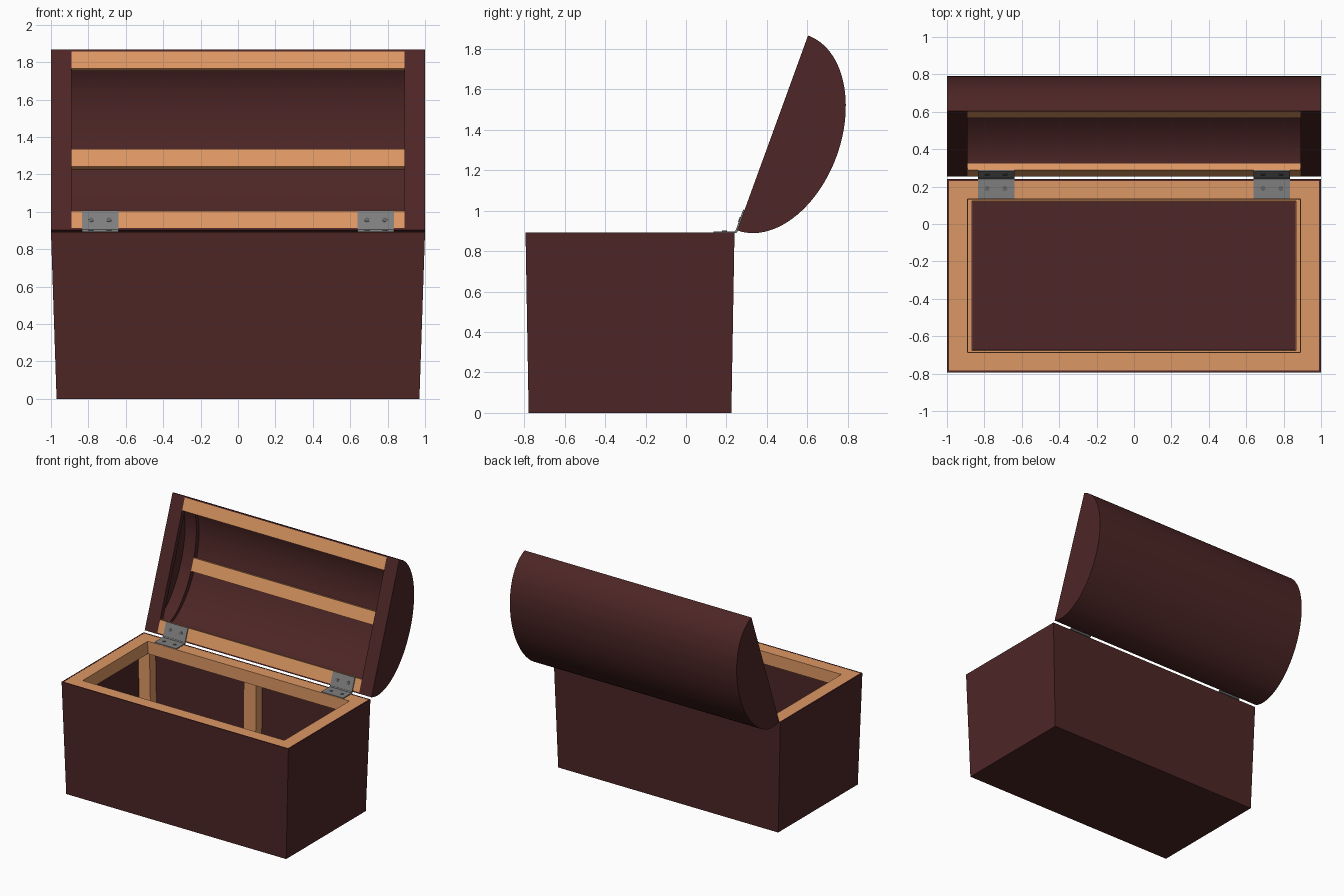
import bpy, bmesh, math
from mathutils import Vector

if "Cube" in bpy.data.objects:
    bpy.data.objects.remove(bpy.data.objects["Cube"])

def material(name, rgb):
    m = bpy.data.materials.new(name)
    m.diffuse_color = (*rgb, 1)
    m.use_nodes = True
    m.node_tree.nodes["Principled BSDF"].inputs["Base Color"].default_value = m.diffuse_color
    return m

DARK = material("dark_stained_wood", (0.075, 0.019, 0.019))
WOOD = material("light_wood", (0.72, 0.31, 0.125))
STEEL = material("grey_steel", (0.21, 0.21, 0.21))
SCREW = material("dark_steel", (0.13, 0.13, 0.13))

H = 0.892                 # height of the base
CY, HY = -0.277, 0.517    # centre and half depth of the base rim
ANG = math.radians(70)    # opening angle of the lid
A, B = 0.513, 0.337       # half width and rise of the lid arch
HINGE = Vector((0, 0.253, 0.903))
U = Vector((0, math.cos(ANG), math.sin(ANG)))    # along the lid opening
D = Vector((0, math.sin(ANG), -math.cos(ANG)))   # into the lid

def straight(p):
    return Vector(p)

def taper(p):
    x, y, z = p
    s = 0.97 + 0.03 * z / H
    return Vector((x * s, CY + (y - CY) * s, z))

def lid(p):
    return HINGE + Vector((p[0], 0, 0)) + U * p[1] + D * p[2]

def finish(name, bm, mat, smooth=False):
    bmesh.ops.recalc_face_normals(bm, faces=bm.faces)
    me = bpy.data.meshes.new(name)
    bm.to_mesh(me)
    bm.free()
    me.materials.append(mat)
    if smooth:
        me.shade_smooth()
        me.set_sharp_from_angle(angle=math.radians(30))
    ob = bpy.data.objects.new(name, me)
    bpy.context.collection.objects.link(ob)
    return ob

def box(name, x, y, z, mat, place=straight):
    bm = bmesh.new()
    bmesh.ops.create_cube(bm, size=1)
    for v in bm.verts:
        v.co = place([r[0] if c < 0 else r[1] for c, r in zip(v.co, (x, y, z))])
    return finish(name, bm, mat)

def band(name, outer, inner, x0, x1, mat, closed):
    """Strip between two profiles, extruded along x."""
    bm = bmesh.new()
    loops = [[bm.verts.new(lid((x, u, d))) for u, d in prof]
             for prof, x in ((outer, x0), (outer, x1), (inner, x1), (inner, x0))]
    n = len(outer)
    for a, b in zip(loops, loops[1:] + loops[:1]):
        for i in range(n if closed else n - 1):
            j = (i + 1) % n
            bm.faces.new((a[i], a[j], b[j], b[i]))
    if not closed:
        bm.faces.new([l[0] for l in loops])
        bm.faces.new([l[-1] for l in loops])
    return finish(name, bm, mat, True)

def arch(a, b, base=0.0, n=48):
    return [(A - a * math.cos(math.pi * i / n), base + b * math.sin(math.pi * i / n))
            for i in range(n + 1)]

def cylinder(name, centre, axis, r, depth, mat, seg=16):
    bm = bmesh.new()
    bmesh.ops.create_cone(bm, cap_ends=True, segments=seg, radius1=r, radius2=r, depth=depth)
    rot = Vector((0, 0, 1)).rotation_difference(axis)
    for v in bm.verts:
        v.co = Vector(centre) + rot @ v.co
    return finish(name, bm, mat, True)

# Base: thin tapered outer panels and floor
y0, y1, t = CY - HY, CY + HY, 0.01
box("front_panel", (-1, 1), (y0, y0 + t), (0, H), DARK, taper)
box("back_panel", (-1, 1), (y1 - t, y1), (0, H), DARK, taper)
for s, side in ((-1, "left"), (1, "right")):
    box(side + "_panel", (s * (1 - t), s), (y0 + t, y1 - t), (0, H), DARK, taper)
box("floor_panel", (-1 + t, 1 - t), (y0 + t, y1 - t), (0, 0.015), DARK, taper)

# Base: top and bottom frames and upright posts in light wood
iy0, iy1, ix = y0 + 0.107, y1 - 0.107, 0.89
for level, z in (("top", (H - 0.1, H - 0.001)), ("bottom", (0.015, 0.1))):
    place = taper
    box(level + "_front_rail", (-1 + t, 1 - t), (y0 + t, iy0), z, WOOD, place)
    box(level + "_back_rail", (-1 + t, 1 - t), (iy1, y1 - t), z, WOOD, place)
    for s, side in ((-1, "left"), (1, "right")):
        box(f"{level}_{side}_rail", (s * ix, s * (1 - t)), (iy0, iy1), z, WOOD, place)
for side, y in (("front", (y0 + t, iy0 - 0.02)), ("back", (iy1 + 0.02, y1 - t))):
    for name, x in (("left", (-1 + t, -ix)), ("centre", (-0.055, 0.055)), ("right", (ix, 1 - t))):
        box(f"{side}_{name}_post", x, y, (0.1, H - 0.1), WOOD, taper)

# Lid: curved shell, end panels and dark end frames
band("lid_shell", arch(A, B), arch(A - t, B - t), -1 + t, 1 - t, DARK, False)
for s, side in ((-1, "left"), (1, "right")):
    bm = bmesh.new()
    caps = [[bm.verts.new(lid((s * x, u, d))) for u, d in arch(A, B)] for x in (1 - t, 1)]
    for c in caps:
        bm.faces.new(c)
    n = len(caps[0])
    for i in range(n):
        j = (i + 1) % n
        bm.faces.new((caps[0][i], caps[0][j], caps[1][j], caps[1][i]))
    finish(side + "_lid_end", bm, DARK, True)
    band(side + "_lid_end_frame", arch(A - t, B - t), arch(A - 0.05, B - 0.09, 0.04),
         s * ix, s * (1 - t), DARK, True)

# Lid: light wood rails at both edges and at the crown
box("lid_back_rail", (-ix, ix), (t, 0.107), (0, 0.04), WOOD, lid)
box("lid_front_rail", (-ix, ix), (2 * A - 0.107, 2 * A - t), (0, 0.04), WOOD, lid)
box("lid_crown_rail", (-ix, ix), (A - 0.05, A + 0.05), (B - 0.052, B - t), WOOD, lid)

# Hinges: two leaves, a pin and screws on each side
for s, side in ((-1, "left"), (1, "right")):
    x = (s * 0.64, s * 0.833)
    box(side + "_hinge_base_leaf", x, (0.135, 0.247), (H - 0.001, H + 0.006), STEEL)
    box(side + "_hinge_lid_leaf", x, (-0.005, 0.107), (-0.007, 0), STEEL, lid)
    cylinder(side + "_hinge_pin", (s * 0.7365, 0.248, H + 0.006), Vector((1, 0, 0)),
             0.007, 0.193, STEEL)
    for k, sx in enumerate((0.69, 0.785)):
        cylinder(f"{side}_base_screw_{k}", (s * sx, 0.19, H + 0.007), Vector((0, 0, 1)),
                 0.013, 0.005, SCREW)
        cylinder(f"{side}_lid_screw_{k}", lid((s * sx, 0.055, -0.008)), -D,
                 0.013, 0.005, SCREW)
